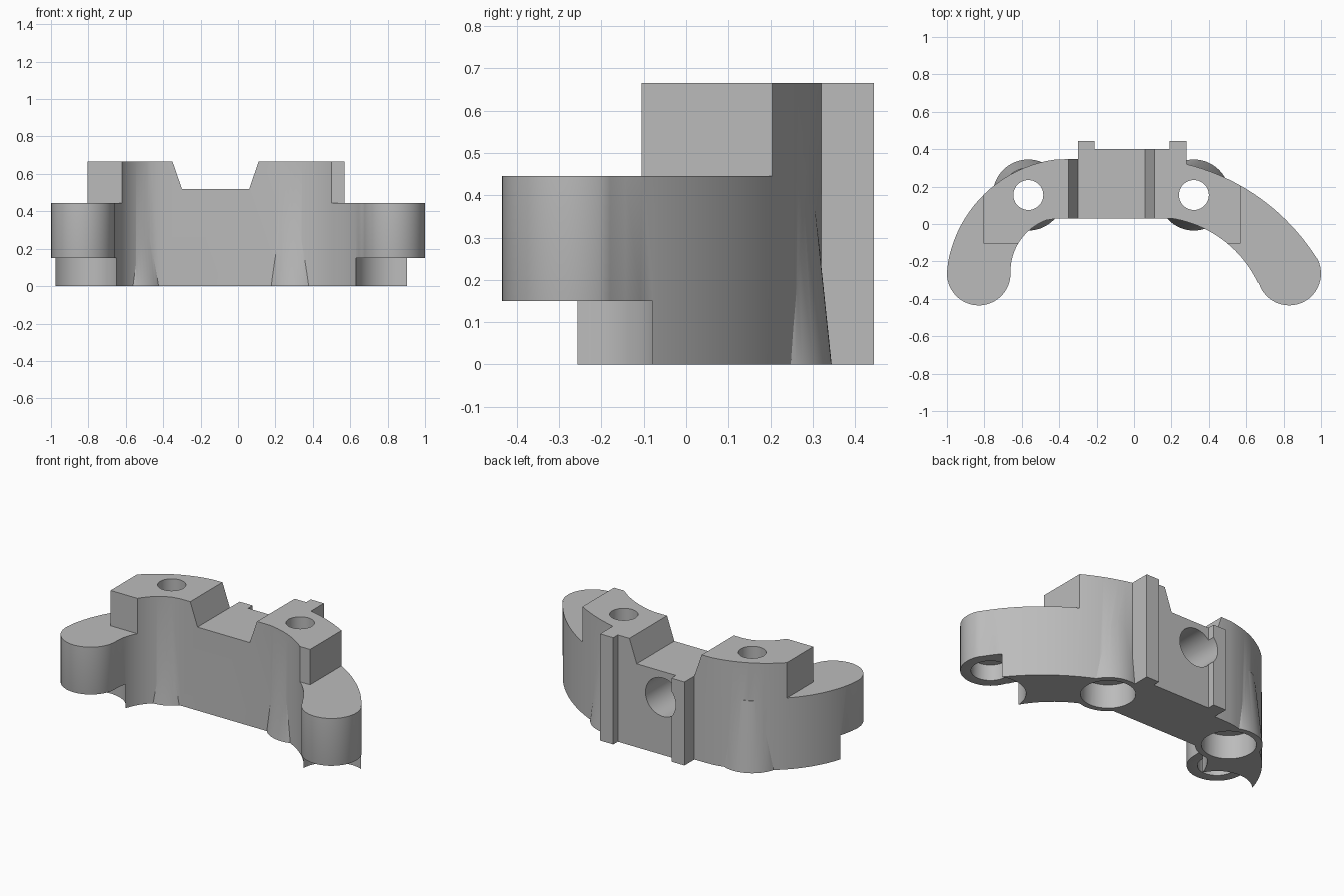
import bpy, bmesh, math
from mathutils import Vector

cube = bpy.data.objects.get("Cube")
if cube:
    bpy.data.objects.remove(cube, do_unlink=True)

grey = bpy.data.materials.new("plain_grey")
grey.use_nodes = True
grey.diffuse_color = (0.5, 0.5, 0.5, 1)
grey.node_tree.nodes["Principled BSDF"].inputs["Base Color"].default_value = grey.diffuse_color

BOLTS = [(-0.565, 0.155), (0.32, 0.155)]
PADS = [(-0.83, -0.265), (0.83, -0.265)]
PAD_R, CLEAR_R, LEDGE, ARM_TOP, TOP = 0.17, 0.2, 0.15, 0.445, 0.665


def sweep(c, r, a0, a1, n=24):
    """Points on a circle from angle a0 to a1 (degrees)."""
    angles = [math.radians(a0 + (a1 - a0) * i / n) for i in range(n + 1)]
    return [(c[0] + r * math.cos(a), c[1] + r * math.sin(a)) for a in angles]


def arc(p, q, s, n=20):
    """Circular arc from p through q to s."""
    (ax, ay), (bx, by), (cx, cy) = p, q, s
    d = 2 * (ax * (by - cy) + bx * (cy - ay) + cx * (ay - by))
    A, B, C = ax * ax + ay * ay, bx * bx + by * by, cx * cx + cy * cy
    o = ((A * (by - cy) + B * (cy - ay) + C * (ay - by)) / d,
         (A * (cx - bx) + B * (ax - cx) + C * (bx - ax)) / d)
    a0 = math.atan2(ay - o[1], ax - o[0])
    turn = math.remainder(math.atan2(cy - o[1], cx - o[0]) - a0, math.tau)
    return sweep(o, math.dist(o, p), math.degrees(a0), math.degrees(a0 + turn), n)


def prism(name, pts, low, high, axis="z"):
    """Extrude a 2D profile along z, or an xz profile along y."""
    place = (lambda p, h: (p[0], p[1], h)) if axis == "z" else (lambda p, h: (p[0], h, p[1]))
    bm = bmesh.new()
    base = bm.faces.new([bm.verts.new(place(p, low)) for p in pts])
    ext = bmesh.ops.extrude_face_region(bm, geom=[base], use_keep_orig=True)
    shift = Vector(place((0, 0), high - low))
    for v in ext["geom"]:
        if isinstance(v, bmesh.types.BMVert):
            v.co += shift
    bmesh.ops.recalc_face_normals(bm, faces=bm.faces)
    return to_object(name, bm)


def to_object(name, bm):
    mesh = bpy.data.meshes.new(name)
    bm.to_mesh(mesh)
    bm.free()
    mesh.materials.append(grey)
    ob = bpy.data.objects.new(name, mesh)
    bpy.context.collection.objects.link(ob)
    return ob


def box(x0, x1, y0, y1, z0, z1):
    return prism("cutter", [(x0, y0), (x1, y0), (x1, y1), (x0, y1)], z0, z1)


def drill(c, r, z0, z1):
    return prism("cutter", sweep(c, r, 0, 360, 48)[:-1], z0, z1)


def combine(target, tool, mode="DIFFERENCE"):
    mod = target.modifiers.new(mode, "BOOLEAN")
    mod.operation, mod.solver, mod.object = mode, "EXACT", tool
    bpy.context.view_layer.objects.active = target
    bpy.ops.object.modifier_apply(modifier=mod.name)
    bpy.data.objects.remove(tool, do_unlink=True)


# Plan outline: pads, curved arms, flat front, back rails
outline = sweep(PADS[0], PAD_R, 168, 365)
outline += arc((-0.66, -0.24), (-0.61, -0.09), (-0.47, 0.02)) + [(-0.41, 0.03)]
outline += arc((0.2, 0.03), (0.5, -0.105), (0.66, -0.31))
outline += sweep(PADS[1], PAD_R, 198, 388)
outline += arc((0.975, -0.18), (0.57, 0.205), (0.28, 0.32))
outline += [(0.28, 0.445), (0.19, 0.445), (0.19, 0.4), (-0.21, 0.4),
            (-0.21, 0.445), (-0.3, 0.445), (-0.3, 0.348)]
outline += arc((-0.42, 0.345), (-0.805, 0.155), (-0.995, -0.21))
body = prism("bracket_body", outline, 0, TOP)

# Lower the arms beside the two raised blocks
combine(body, box(-2, -0.805, -1, 1, ARM_TOP, 1))
combine(body, box(0.57, 2, -1, 1, ARM_TOP, 1))
combine(body, box(-2, 2, -1, -0.105, ARM_TOP, 1))

# Sloped notch between the blocks
combine(body, prism("cutter", [(-0.4, 0.81), (-0.3, 0.52), (0.06, 0.52), (0.16, 0.81)], -1, 1, "y"))

# Round clearance under each pad
for c in PADS:
    combine(body, drill(c, CLEAR_R, -0.1, LEDGE))

# Soft lower rim on the pads
bm = bmesh.new()
bm.from_mesh(body.data)
rim = [e for e in bm.edges
       if all(abs(v.co.z - LEDGE) < 1e-4 for v in e.verts) and len(e.link_faces) == 2
       and any(abs(f.normal.z) < 0.1 for f in e.link_faces)
       and any(math.dist(((e.verts[0].co + e.verts[1].co) / 2).xy, c) < CLEAR_R - 0.006 for c in PADS)]
bmesh.ops.bevel(bm, geom=rim, offset=0.015, segments=3, profile=0.5, affect="EDGES", clamp_overlap=True)
bm.to_mesh(body.data)
bm.free()

# Flared bolt bosses with through holes and counterbores
for c in BOLTS:
    bm = bmesh.new()
    bmesh.ops.create_cone(bm, cap_ends=True, segments=64, radius1=0.19, radius2=0.145, depth=0.43)
    bmesh.ops.translate(bm, verts=bm.verts, vec=(c[0], c[1], 0.215))
    combine(body, to_object("boss", bm), "UNION")
for c in BOLTS:
    combine(body, drill(c, 0.08, -0.1, 1))
    combine(body, drill(c, 0.155, -0.1, 0.15))

# Blind holes under the pads and in the back face
for c in PADS:
    combine(body, drill(c, 0.11, -0.1, LEDGE + 0.1))
combine(body, prism("cutter", sweep((-0.12, 0.36), 0.12, 0, 360, 48)[:-1], 0.15, 0.6, "y"))

bpy.ops.object.select_all(action="DESELECT")
body.select_set(True)
bpy.context.view_layer.objects.active = body
bpy.ops.object.shade_smooth_by_angle(angle=math.radians(30))
